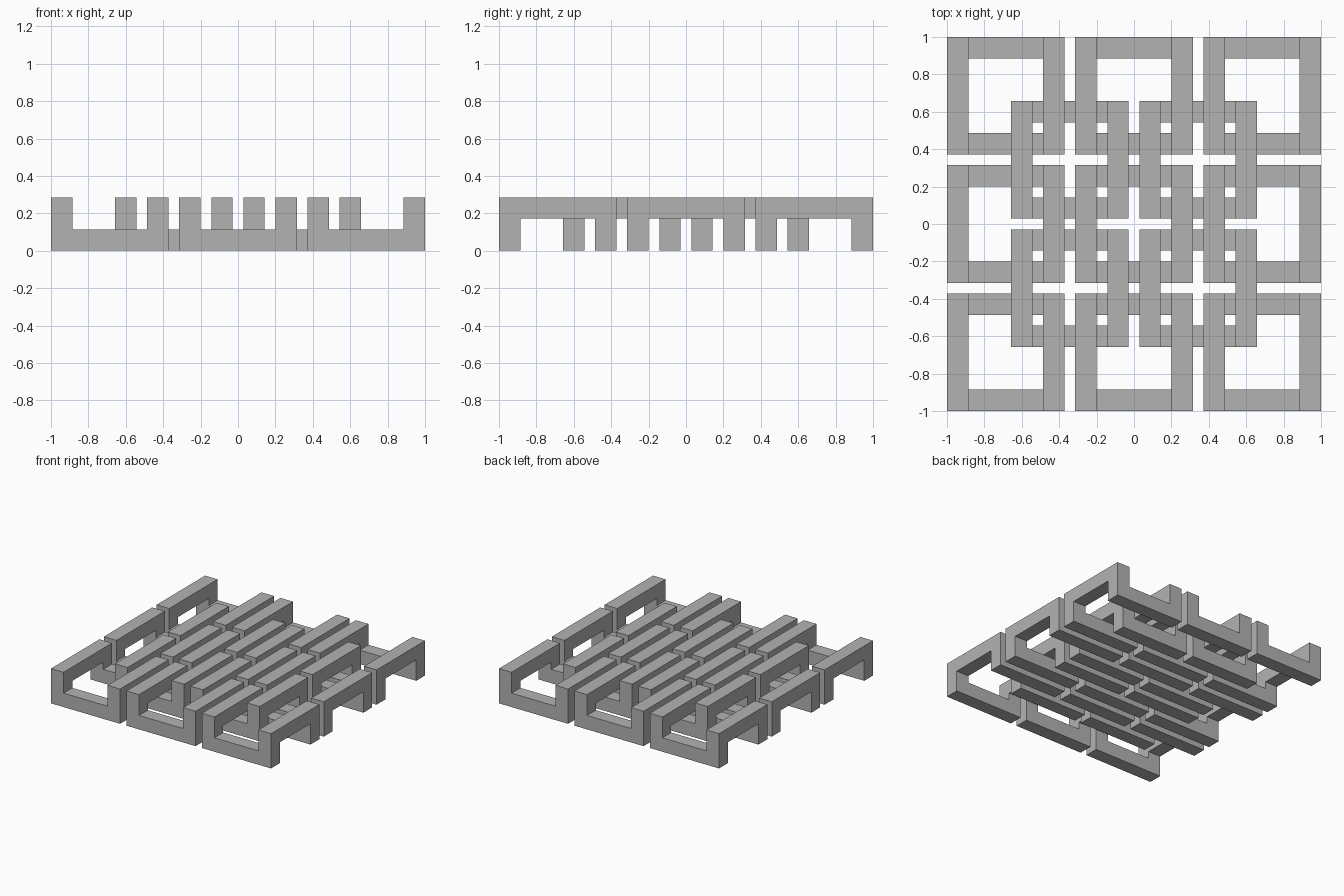
import bpy
import bmesh
from itertools import product
from mathutils import Vector

cube = bpy.data.objects.get("Cube")
if cube:
    bpy.data.objects.remove(cube, do_unlink=True)

U = 2 / 35            # design unit: bars are 2 units thick, links 11 wide
PITCH = 12 * U        # spacing between neighbouring links

grey = bpy.data.materials.new("plain grey")
grey.use_nodes = True
colour = (0.45, 0.45, 0.45, 1)
grey.diffuse_color = colour
grey.node_tree.nodes["Principled BSDF"].inputs["Base Color"].default_value = colour

# Cell boundaries of one link along each axis
SIDE = [-5.5 * U, -3.5 * U, 3.5 * U, 5.5 * U]
EDGES = (SIDE, SIDE, [0, 2 * U, 3 * U, 5 * U])


def solid(cell):
    """Corner posts, low bars along x, high bars along y."""
    x, y, z = cell
    if min(cell) < 0 or max(cell) > 2:
        return False
    post = x != 1 and y != 1
    return post or (z == 0 and y != 1) or (z == 2 and x != 1)


def make_link_mesh():
    bm = bmesh.new()
    for cell in product(range(3), repeat=3):
        if not solid(cell):
            continue
        for axis, side in product(range(3), (0, 1)):
            near = list(cell)
            near[axis] += 2 * side - 1
            if solid(near):
                continue
            # Outer skin of the cell on this side
            b, c = (axis + 1) % 3, (axis + 2) % 3
            corners = []
            for db, dc in ((0, 0), (1, 0), (1, 1), (0, 1)):
                p = Vector()
                p[axis] = EDGES[axis][cell[axis] + side]
                p[b] = EDGES[b][cell[b] + db]
                p[c] = EDGES[c][cell[c] + dc]
                corners.append(bm.verts.new(p))
            bm.faces.new(corners if side else corners[::-1])
    bmesh.ops.remove_doubles(bm, verts=bm.verts, dist=U * 0.01)
    bmesh.ops.dissolve_limit(bm, angle_limit=0.01, verts=bm.verts, edges=bm.edges)
    mesh = bpy.data.meshes.new("link")
    bm.to_mesh(mesh)
    bm.free()
    mesh.materials.append(grey)
    return mesh


link_mesh = make_link_mesh()


def link_grid(name, steps):
    for i, j in product(steps, repeat=2):
        link = bpy.data.objects.new(name, link_mesh)
        link.location = (i * PITCH, j * PITCH, 0)
        bpy.context.collection.objects.link(link)


# Outer sheet of links, and the connecting links woven through it
link_grid("outer_link", (-1, 0, 1))
link_grid("connecting_link", (-0.5, 0.5))
